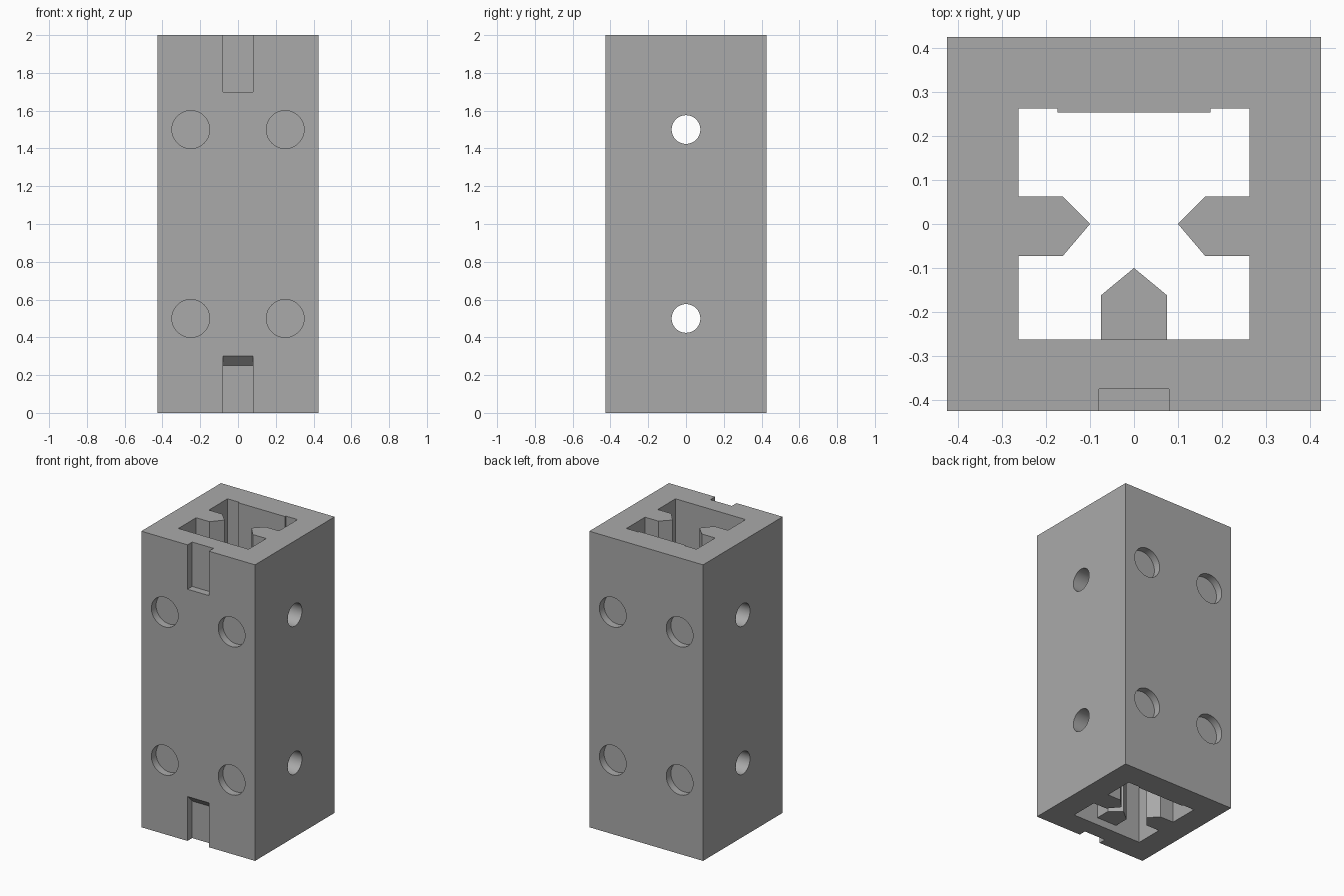
import bpy, bmesh, math
from mathutils import Matrix, Vector

if "Cube" in bpy.data.objects:
    bpy.data.objects.remove(bpy.data.objects["Cube"])

HEIGHT, HALF, CAVITY = 2.0, 0.425, 0.262

grey = bpy.data.materials.new("plain grey")
grey.use_nodes = True
colour = (0.4, 0.4, 0.4, 1)
grey.diffuse_color = colour
grey.node_tree.nodes["Principled BSDF"].inputs["Base Color"].default_value = colour


def prism(name, points, start, end, axis="z"):
    """Extrude a closed profile along z, or along x with points given as (y, z)."""
    def place(a, b, t):
        return (a, b, t) if axis == "z" else (t, a, b)
    bm = bmesh.new()
    base = bm.faces.new([bm.verts.new(place(a, b, start)) for a, b in points])
    moved = bmesh.ops.extrude_face_region(bm, geom=[base])["geom"]
    bmesh.ops.translate(bm, verts=[v for v in moved if isinstance(v, bmesh.types.BMVert)],
                        vec=Vector(place(0, 0, end - start)))
    bmesh.ops.recalc_face_normals(bm, faces=bm.faces)
    return finish(name, bm)


def peg(name, radius, length, position, axis):
    """Cylinder lying along the x or y axis."""
    bm = bmesh.new()
    turn = Matrix.Rotation(math.pi / 2, 4, "Y" if axis == "x" else "X")
    bmesh.ops.create_cone(bm, cap_ends=True, segments=48, radius1=radius, radius2=radius,
                          depth=length, matrix=Matrix.Translation(position) @ turn)
    return finish(name, bm)


def finish(name, bm):
    mesh = bpy.data.meshes.new(name)
    bm.to_mesh(mesh)
    bm.free()
    mesh.materials.append(grey)
    obj = bpy.data.objects.new(name, mesh)
    bpy.context.collection.objects.link(obj)
    return obj


def rectangle(x0, x1, y0, y1):
    return [(x0, y0), (x1, y0), (x1, y1), (x0, y1)]


cutters = []

# Square post
post = prism("square_post", rectangle(-HALF, HALF, -HALF, HALF), 0, HEIGHT)

# Inner channel with side ribs and a shallow pad on the back wall
half_channel = [(0, -CAVITY), (CAVITY, -CAVITY), (CAVITY, -0.073), (0.162, -0.073),
                (0.1, 0), (0.162, 0.063), (CAVITY, 0.063), (CAVITY, CAVITY),
                (0.174, CAVITY), (0.174, 0.253)]
channel = half_channel[1:] + [(-x, y) for x, y in reversed(half_channel[1:])]
cutters.append(prism("channel_cutter", channel, -0.1, HEIGHT + 0.1))

# Slots in the front at the top and, with a sloped end, at the bottom
cutters.append(prism("top_slot_cutter", rectangle(-0.08, 0.08, -0.5, -0.375), 1.7, 2.1))
slope = [(-0.5, -0.1), (-0.375, -0.1), (-0.375, 0.25), (-0.425, 0.3), (-0.5, 0.375)]
cutters.append(prism("bottom_slot_cutter", slope, -0.08, 0.08, "x"))

# Shallow sockets on front and back, through holes on the sides
for z in (0.5, 1.5):
    for side in (-1, 1):
        cutters.append(peg("side_hole_cutter", 0.076, 0.5, (side * 0.35, 0, z), "x"))
        for x in (-0.25, 0.25):
            cutters.append(peg("socket_cutter", 0.1, 0.1, (x, side * HALF, z), "y"))

for cutter in cutters:
    cutter.hide_render = True
    cutter.hide_set(True)
    cut = post.modifiers.new(cutter.name, "BOOLEAN")
    cut.operation, cut.solver, cut.object = "DIFFERENCE", "EXACT", cutter

# Front rib, set back from both ends of the channel
rib = [(-0.075, -CAVITY - 0.005), (0.075, -CAVITY - 0.005), (0.075, -0.162),
       (0, -0.1), (-0.075, -0.162)]
prism("front_rib", rib, 0.05, 1.7)

# Bake the cuts, drop the cutters and keep the edges sharp
bpy.context.view_layer.update()
baked = bpy.data.meshes.new_from_object(post.evaluated_get(bpy.context.evaluated_depsgraph_get()))
post.modifiers.clear()
post.data = baked
for cutter in cutters:
    bpy.data.objects.remove(cutter)
bpy.ops.object.select_all(action="DESELECT")
post.select_set(True)
bpy.context.view_layer.objects.active = post
bpy.ops.object.shade_smooth_by_angle(angle=math.radians(30))
